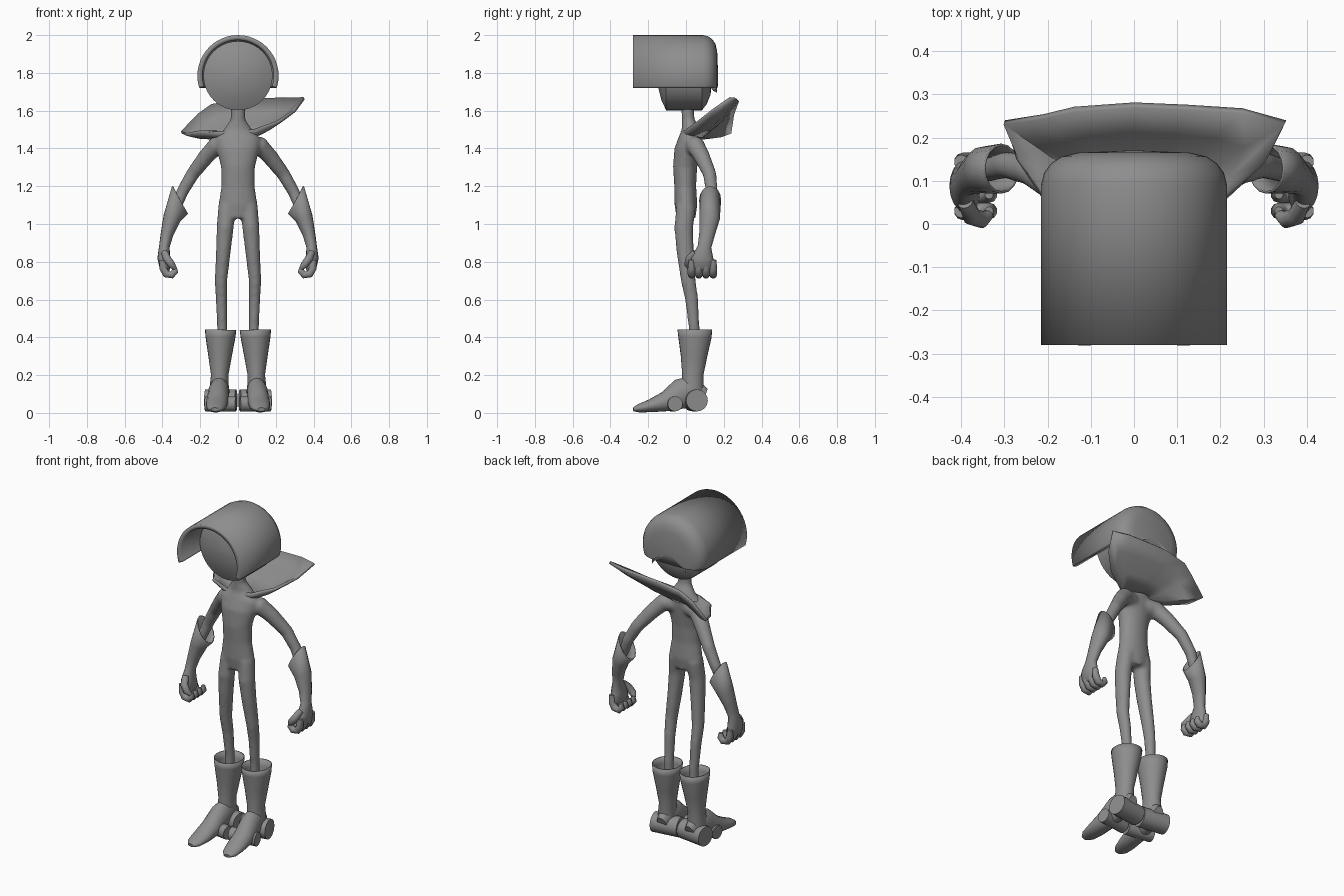
import bpy, bmesh, math
from mathutils import Vector

if "Cube" in bpy.data.objects:
    bpy.data.objects.remove(bpy.data.objects["Cube"], do_unlink=True)

GREY = (0.27, 0.27, 0.27, 1.0)
mat = bpy.data.materials.new("plain grey")
mat.use_nodes = True
mat.diffuse_color = GREY
mat.node_tree.nodes["Principled BSDF"].inputs["Base Color"].default_value = GREY


def loft(bm, stations, n=16, ref=(1, 0, 0), start_dir=None, open_start=False,
         open_end=False, side=1):
    """Elliptical rings (x, y, z, width, depth) swept along a path."""
    centres = [Vector(s[:3]) for s in stations]
    rings = []
    for i, s in enumerate(stations):
        t = centres[min(i + 1, len(centres) - 1)] - centres[max(i - 1, 0)]
        if i == 0 and start_dir:
            t = Vector(start_dir)
        t.normalize()
        u = Vector(ref)
        u = (u - t * u.dot(t)).normalized()
        v = t.cross(u)
        ring = []
        for k in range(n):
            a = math.tau * k / n
            p = centres[i] + u * (math.cos(a) * s[3]) + v * (math.sin(a) * s[-1])
            p.x *= side
            ring.append(bm.verts.new(p))
        rings.append(ring)
    for a, b in zip(rings, rings[1:]):
        for k in range(n):
            j = (k + 1) % n
            bm.faces.new((a[k], a[j], b[j], b[k]))
    if not open_start:
        bm.faces.new(rings[0])
    if not open_end:
        bm.faces.new(rings[-1])


def finish(name, bm, angle=40, mirror=False, thickness=0, offset=-1):
    """Turn a bmesh into a shaded object, optionally mirrored and thickened."""
    bmesh.ops.recalc_face_normals(bm, faces=bm.faces)
    me = bpy.data.meshes.new(name)
    bm.to_mesh(me)
    bm.free()
    me.materials.append(mat)
    me.shade_smooth()
    me.set_sharp_from_angle(angle=math.radians(angle))
    ob = bpy.data.objects.new(name, me)
    bpy.context.collection.objects.link(ob)
    if thickness:
        m = ob.modifiers.new("Thickness", 'SOLIDIFY')
        m.thickness, m.offset = thickness, offset
    if mirror:
        ob.modifiers.new("Mirror", 'MIRROR').use_clip = False
    return ob


# Body: torso, neck, arms and legs blended into one skin
bm = bmesh.new()
loft(bm, [(0, 0, 1.03, .08, .05), (0, 0, 1.1, .104, .06), (0, -.004, 1.2, .088, .058),
          (0, -.005, 1.3, .09, .064), (0, .004, 1.39, .112, .066), (0, .018, 1.45, .12, .058),
          (0, .025, 1.5, .075, .048), (0, .012, 1.55, .04, .034), (0, .005, 1.66, .037, .032)], 24)
for side in (1, -1):
    loft(bm, [(.05, .03, 1.42, .05), (.115, .05, 1.415, .05), (.17, .085, 1.355, .043),
              (.24, .125, 1.265, .036), (.295, .137, 1.17, .032), (.34, .125, 1.06, .028)],
         ref=(0, 1, 0), side=side)
    loft(bm, [(.058, 0, 1.09, .047, .052), (.068, -.012, .98, .045, .05),
              (.078, -.004, .85, .039, .046), (.09, .012, .7, .033, .039),
              (.088, .03, .6, .03, .035), (.084, .043, .45, .026, .029),
              (.084, .045, .34, .026, .028)], side=side)
body = finish("body", bm)
remesh = body.modifiers.new("Blend", 'REMESH')
remesh.mode, remesh.voxel_size, remesh.use_smooth_shade = 'VOXEL', 0.01, True
relax = body.modifiers.new("Relax", 'SMOOTH')
relax.factor, relax.iterations = 0.5, 6

# Head: a drum with domed face and back
HEAD_Z = 1.785
bm = bmesh.new()
loft(bm, [(0, y, HEAD_Z, r) for y, r in
          ((-.152, .01), (-.145, .07), (-.13, .13), (-.105, .183), (.085, .183),
           (.11, .15), (.13, .1), (.14, .01))], 40)
finish("head", bm, 35)

# Helmet: hooded barrel with rounded back, cut level at the bottom
bm = bmesh.new()
loft(bm, [(0, y, HEAD_Z, r) for y, r in
          ((-.28, .215), (.09, .215), (.118, .208), (.14, .192), (.156, .168),
           (.165, .13), (.17, .01))], 48, open_start=True)
bmesh.ops.bisect_plane(bm, geom=bm.verts[:] + bm.edges[:] + bm.faces[:],
                       plane_co=(0, 0, 1.72), plane_no=(0, 0, 1), clear_inner=True)
finish("helmet", bm, 35, thickness=.026)

# Collar: lopsided flared sheet from the neck to a wide rim
rim = [(0, -.02, 1.49), (.09, 0, 1.5), (.21, .06, 1.54), (.3, .14, 1.6), (.35, .235, 1.665),
       (.25, .262, 1.665), (.12, .27, 1.66), (0, .275, 1.655), (-.14, .265, 1.63),
       (-.21, .248, 1.58), (-.3, .235, 1.485), (-.27, .15, 1.475), (-.2, .05, 1.49),
       (-.09, 0, 1.49)]
bm = bmesh.new()
loops = []
for f in (0, .35, .7, 1):
    loop = []
    for x, y, z in rim:
        d = Vector((x, y - .04, 0)).normalized()
        base = Vector((d.x * .065, .035 + d.y * .05, 1.465))
        p = base.lerp(Vector((x, y, z)), f)
        p.z -= .06 * f * (1 - f)
        loop.append(bm.verts.new(p))
    loops.append(loop)
for a, b in zip(loops, loops[1:]):
    for k in range(len(rim)):
        j = (k + 1) % len(rim)
        bm.faces.new((a[k], a[j], b[j], b[k]))
finish("collar", bm, 50, thickness=.016, offset=0)

# Gloves: slanted open cuff running down into the fist
bm = bmesh.new()
loft(bm, [(.307, .128, 1.128, .084, .058), (.35, .125, 1.03, .047, .054),
          (.375, .112, .95, .034, .042), (.39, .098, .88, .028, .036),
          (.393, .088, .82, .034, .058), (.385, .084, .77, .03, .068),
          (.378, .084, .745, .014, .045)], start_dir=(.86, 0, -.5), open_start=True)
finish("gloves", bm, 50, mirror=True, thickness=.006)

# Fingers: four curled digits and a thumb
bm = bmesh.new()
for i in range(4):
    y = .03 + .038 * i
    loft(bm, [(.4, y, .81, .016), (.396, y, .765, .021), (.38, y, .735, .021),
              (.35, y, .73, .02), (.334, y, .75, .019), (.335, y, .775, .01)],
         10, ref=(0, 1, 0))
loft(bm, [(.39, .05, .85, .018), (.375, .018, .815, .022), (.352, .01, .785, .02),
          (.334, .022, .765, .011)], 10)
finish("fingers", bm, 60, mirror=True)

# Boots: open tapered shafts
bm = bmesh.new()
loft(bm, [(.092, .047, .44, .083, .092), (.093, .047, .4, .079, .088),
          (.095, .042, .3, .062, .07), (.097, .036, .2, .046, .056),
          (.1, .034, .12, .052, .06), (.1, .034, .05, .045, .055)], 24, open_start=True)
finish("boot_shafts", bm, 50, mirror=True, thickness=.006)

# Feet: heel to pointed flat toe, turned slightly outward
bm = bmesh.new()
loft(bm, [(.094, .1, .09, .03, .04), (.097, .035, .115, .052, .085),
          (.103, -.03, .1, .056, .08), (.11, -.11, .059, .058, .053),
          (.115, -.19, .037, .055, .034), (.12, -.25, .024, .044, .022),
          (.122, -.279, .018, .022, .01)], 20)
finish("feet", bm, 55, mirror=True)

# Rollers: a large heel wheel and a small one ahead of it
for name, y, r in (("heel_rollers", .058, .058), ("front_rollers", -.057, .04)):
    bm = bmesh.new()
    loft(bm, [(.01, y - .022, r + .008, r), (.172, y, r + .008, r)], 24, ref=(0, 1, 0))
    finish(name, bm, mirror=True)
